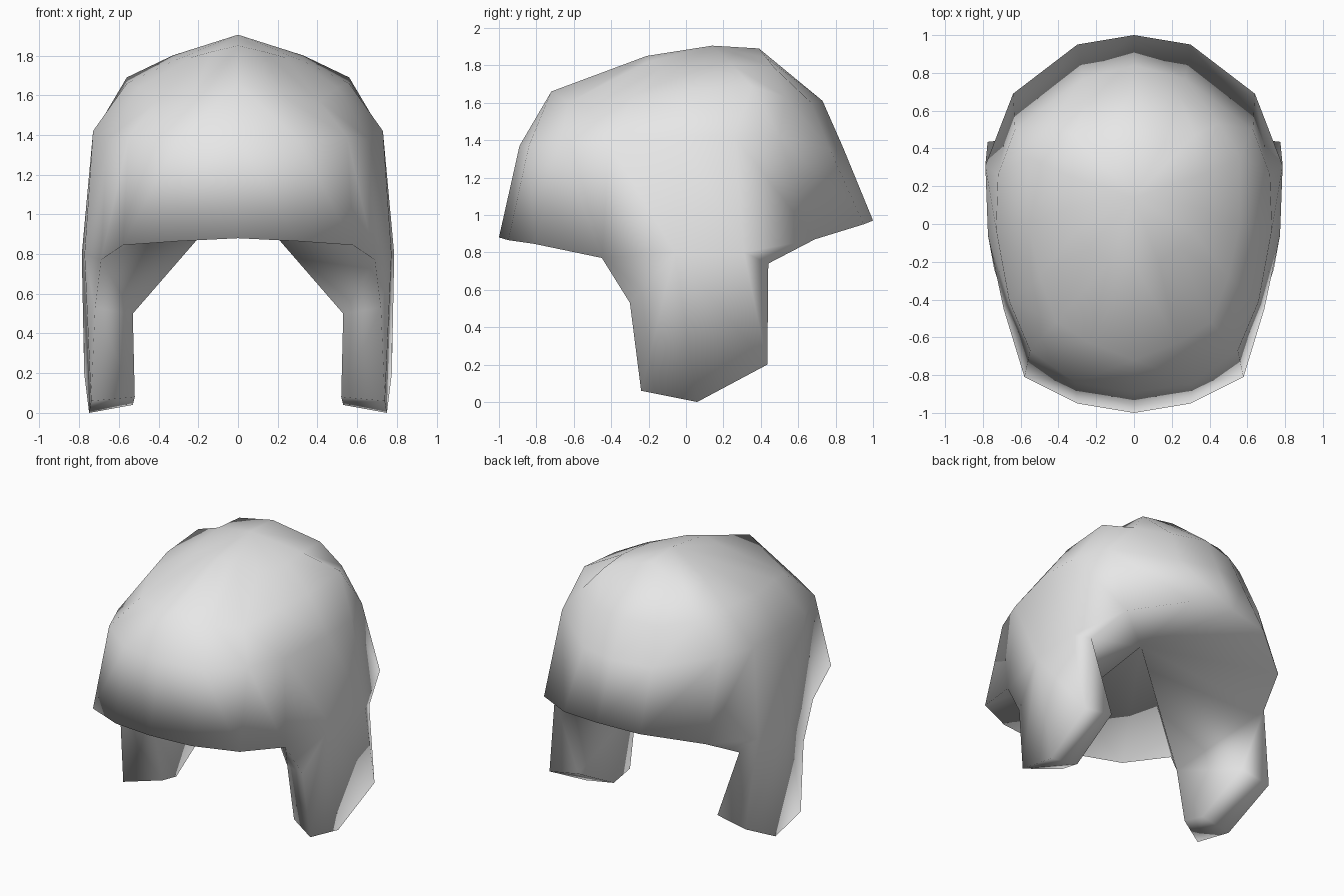
import bpy
import bmesh

# Remove the default cube
default_cube = bpy.data.objects.get("Cube")
if default_cube:
    bpy.data.objects.remove(default_cube, do_unlink=True)

# Single plain material
grey = bpy.data.materials.new("light_grey")
grey.use_nodes = True
grey_value = (0.8, 0.8, 0.8, 1)
grey.diffuse_color = grey_value
grey.node_tree.nodes["Principled BSDF"].inputs["Base Color"].default_value = grey_value


def bridge(bm, upper, lower):
    """Join two rows of equal length with quads."""
    for i in range(len(upper) - 1):
        bm.faces.new((upper[i], lower[i], lower[i + 1], upper[i + 1]))


def fan(bm, row, tip):
    """Join a row of points to one tip."""
    for first, second in zip(row, row[1:]):
        bm.faces.new((first, second, tip))


def row_of(bm, *points):
    """Add a row of points, running from the front centre to the back centre."""
    return [bm.verts.new(point) for point in points]


bm = bmesh.new()

# Rim: front edge, widest points above the flap, back edge
front_rim = row_of(bm, (0, -1, 0.88), (0.3, -0.95, 0.865),
                   (0.58, -0.81, 0.845), (0.69, -0.45, 0.77))
side_front, side_back = row_of(bm, (0.773, -0.06, 0.8), (0.787, 0.31, 0.8))
back_rim = row_of(bm, (0.64, 0.69, 0.87), (0.3, 0.95, 0.95), (0, 1, 0.97))
rim = front_rim + [side_front, side_back] + back_rim

# Dome: rows from the brow up to the crown
brow = row_of(bm, (0, -0.89, 1.37), (0.31, -0.84, 1.37), (0.55, -0.67, 1.39),
              (0.66, -0.41, 1.38), (0.73, -0.03, 1.42), (0.72, 0.26, 1.42),
              (0.63, 0.5, 1.42), (0.27, 0.77, 1.35), (0, 0.84, 1.36))
upper = row_of(bm, (0, -0.72, 1.66), (0.23, -0.63, 1.6), (0.41, -0.52, 1.57),
               (0.5, -0.28, 1.64), (0.56, 0, 1.66), (0.56, 0.35, 1.69),
               (0.45, 0.53, 1.63), (0.24, 0.67, 1.6), (0, 0.73, 1.61))
top = row_of(bm, (0, -0.21, 1.85), (0.13, -0.2, 1.82), (0.24, -0.13, 1.79),
             (0.31, -0.04, 1.78), (0.33, 0.09, 1.785), (0.33, 0.25, 1.8),
             (0.32, 0.47, 1.79), (0.16, 0.43, 1.84), (0, 0.39, 1.89))
crown = bm.verts.new((0, 0.14, 1.905))
for above, below in ((brow, rim), (upper, brow), (top, upper)):
    bridge(bm, above, below)
fan(bm, top, crown)

# Side flap: outer edge, then the inner edge that gives it thickness
front_mid, front_low, centre_low, rear_low, rear_top = row_of(
    bm, (0.72, -0.3, 0.53), (0.74, -0.24, 0.06), (0.75, 0.06, 0),
    (0.775, 0.435, 0.2), (0.73, 0.44, 0.74))
knee, heel, toe, inner_rear = row_of(
    bm, (0.53, -0.2, 0.5), (0.52, -0.11, 0.08), (0.53, 0.06, 0.04),
    (0.55, 0.43, 0.24))
temple = front_rim[-1]
for corners in (
    # outer face
    (temple, front_mid, side_front),
    (side_front, front_mid, front_low, centre_low),
    (side_front, centre_low, rear_low, side_back),
    # rear face
    (side_back, rear_low, rear_top),
    (side_back, rear_top, back_rim[0]),
    (rear_low, inner_rear, rear_top),
    # front face and bottom
    (temple, front_mid, knee),
    (front_mid, front_low, heel, knee),
    (front_low, centre_low, toe, heel),
    (centre_low, rear_low, inner_rear, toe),
    # inner face
    (knee, heel, toe, inner_rear),
    (knee, inner_rear, rear_top),
):
    bm.faces.new(corners)

# Underside: shallow hollow rising to a central point
hollow = bm.verts.new((0, 0.07, 1.11))
fan(bm, front_rim + [knee, rear_top] + back_rim, hollow)

# Mirror to the other side and weld the centre line
bmesh.ops.mirror(bm, geom=bm.verts[:] + bm.edges[:] + bm.faces[:],
                 axis='X', merge_dist=0.001)
bmesh.ops.remove_doubles(bm, verts=bm.verts[:], dist=0.001)
bmesh.ops.recalc_face_normals(bm, faces=bm.faces[:])
for face in bm.faces:
    face.smooth = True

mesh = bpy.data.meshes.new("flapped_cap")
bm.to_mesh(mesh)
bm.free()
mesh.materials.append(grey)
cap = bpy.data.objects.new("flapped_cap", mesh)
bpy.context.collection.objects.link(cap)
